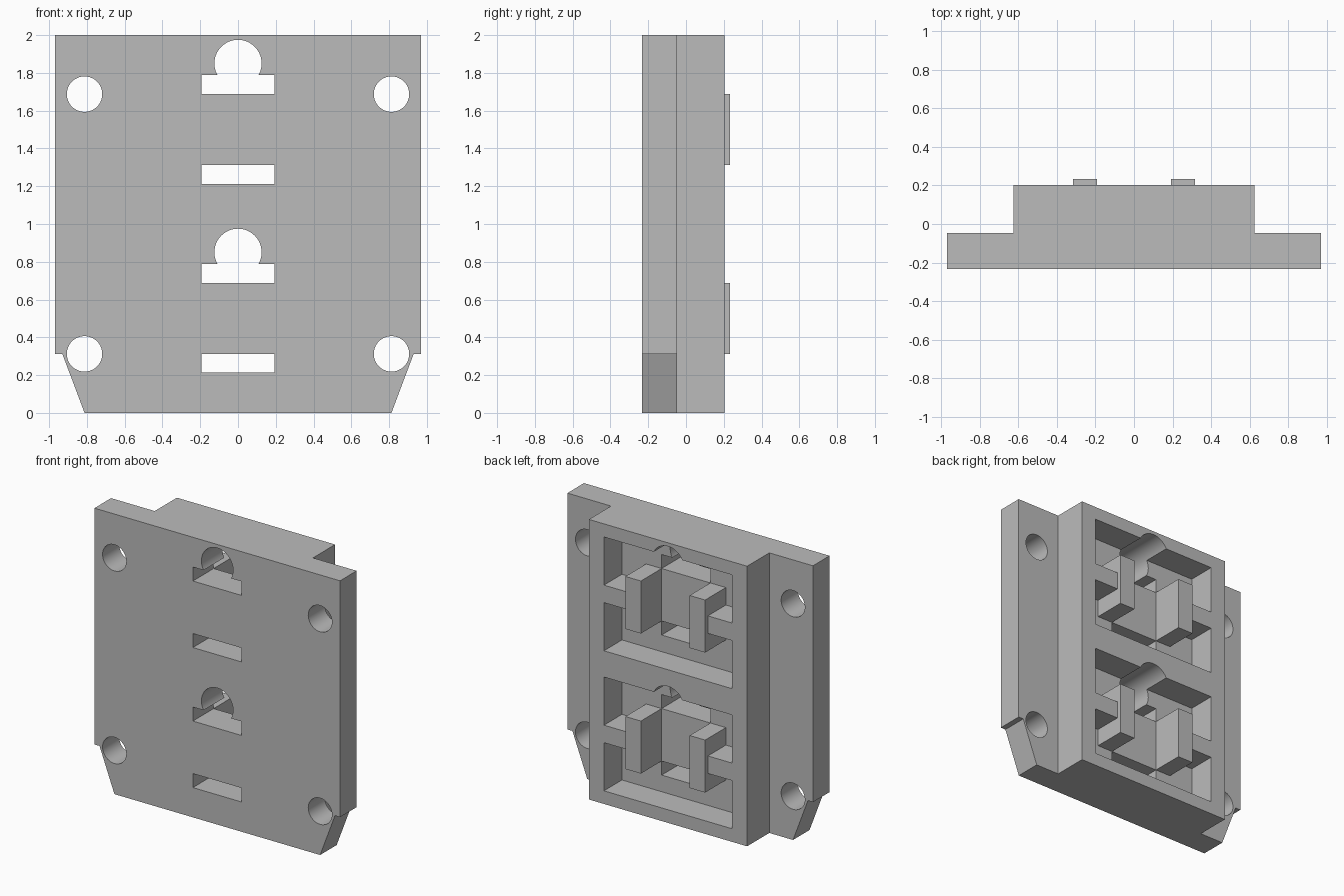
import bpy, bmesh, math
from mathutils import Vector

cube = bpy.data.objects.get("Cube")
if cube:
    bpy.data.objects.remove(cube, do_unlink=True)

U = 0.0625                       # design module
FRONT, FLANGE, FLOOR, BACK, TIP = -0.234, -0.047, 0.0, 0.203, 0.234

grey = bpy.data.materials.new("plain_grey")
grey.use_nodes = True
grey.diffuse_color = (0.5, 0.5, 0.5, 1)
grey.node_tree.nodes["Principled BSDF"].inputs["Base Color"].default_value = (0.5, 0.5, 0.5, 1)


def prism(name, points, sweep):
    """Closed solid made by sweeping a planar outline."""
    bm = bmesh.new()
    face = bm.faces.new([bm.verts.new(p) for p in points])
    top = bmesh.ops.extrude_face_region(bm, geom=[face])["geom"]
    bmesh.ops.translate(bm, vec=Vector(sweep),
                        verts=[v for v in top if isinstance(v, bmesh.types.BMVert)])
    bmesh.ops.recalc_face_normals(bm, faces=bm.faces)
    mesh = bpy.data.meshes.new(name)
    bm.to_mesh(mesh)
    bm.free()
    mesh.materials.append(grey)
    obj = bpy.data.objects.new(name, mesh)
    bpy.context.scene.collection.objects.link(obj)
    return obj


def along_y(name, outline, y0, y1):
    return prism(name, [(x, y0, z) for x, z in outline], (0, y1 - y0, 0))


def rect(x0, x1, z0, z1):
    return [(x0, z0), (x1, z0), (x1, z1), (x0, z1)]


def circle(cx, cz, r, n=64):
    return [(cx + r * math.cos(math.tau * i / n), cz + r * math.sin(math.tau * i / n))
            for i in range(n)]


def mirrored(half):
    return half + [(-x, z) for x, z in reversed(half)]


def combine(body, tool, operation):
    mod = body.modifiers.new(operation, "BOOLEAN")
    mod.operation, mod.solver, mod.object = operation, "EXACT", tool
    bpy.context.view_layer.update()
    graph = bpy.context.evaluated_depsgraph_get()
    mesh = bpy.data.meshes.new_from_object(body.evaluated_get(graph))
    body.modifiers.clear()
    body.data = mesh
    bpy.data.objects.remove(tool, do_unlink=True)


def cut(outline, y0=-0.5, y1=0.5):
    combine(body, along_y("cutter", outline, y0, y1), "DIFFERENCE")


# Flanged body, one stepped section swept upwards
section = mirrored([(0.97, FRONT), (0.97, FLANGE), (0.625, FLANGE), (0.625, BACK)])
body = prism("mounting_plate", [(x, y, 0) for x, y in section], (0, 0, 2))

# Tapered lower corners and bolt holes
for s in (-1, 1):
    cut([(s * 0.8125, 0), (s * 0.93, 5 * U), (s * 1.1, 5 * U), (s * 1.1, -0.2),
         (s * (0.8125 - 0.2 * 0.1175 / (5 * U)), -0.2)])
    for z in (5 * U, 27 * U):
        cut(circle(s * 13 * U, z, 1.5 * U))

# Two identical stations: pocket with ribbed posts, slots and keyhole
IN, OUT, WALL = 0.1925, 0.315, 0.506
for base in (0, 1):
    lower, upper = base + 5 * U, base + 11 * U
    rib0, rib1 = base + 7 * U, base + 9 * U
    cut(mirrored([(WALL, base + 14.5 * U), (WALL, rib1), (OUT, rib1), (OUT, upper),
                  (IN, upper), (IN, lower), (OUT, lower), (OUT, rib0), (WALL, rib0),
                  (WALL, base + 1.5 * U)]), FLOOR, 0.5)
    cut(rect(-IN, IN, upper, upper + 0.1))
    cut(rect(-IN, IN, lower - 0.1, lower))
    cut(circle(0, base + 0.85, 2 * U))
    # Post tips standing proud of the back
    for s in (-1, 1):
        tip = along_y("post_tip", rect(s * IN, s * OUT, lower, upper), 0.15, TIP)
        combine(body, tip, "UNION")

bpy.ops.object.select_all(action="DESELECT")
body.select_set(True)
bpy.context.view_layer.objects.active = body
bpy.ops.object.shade_smooth_by_angle(angle=math.radians(30))
